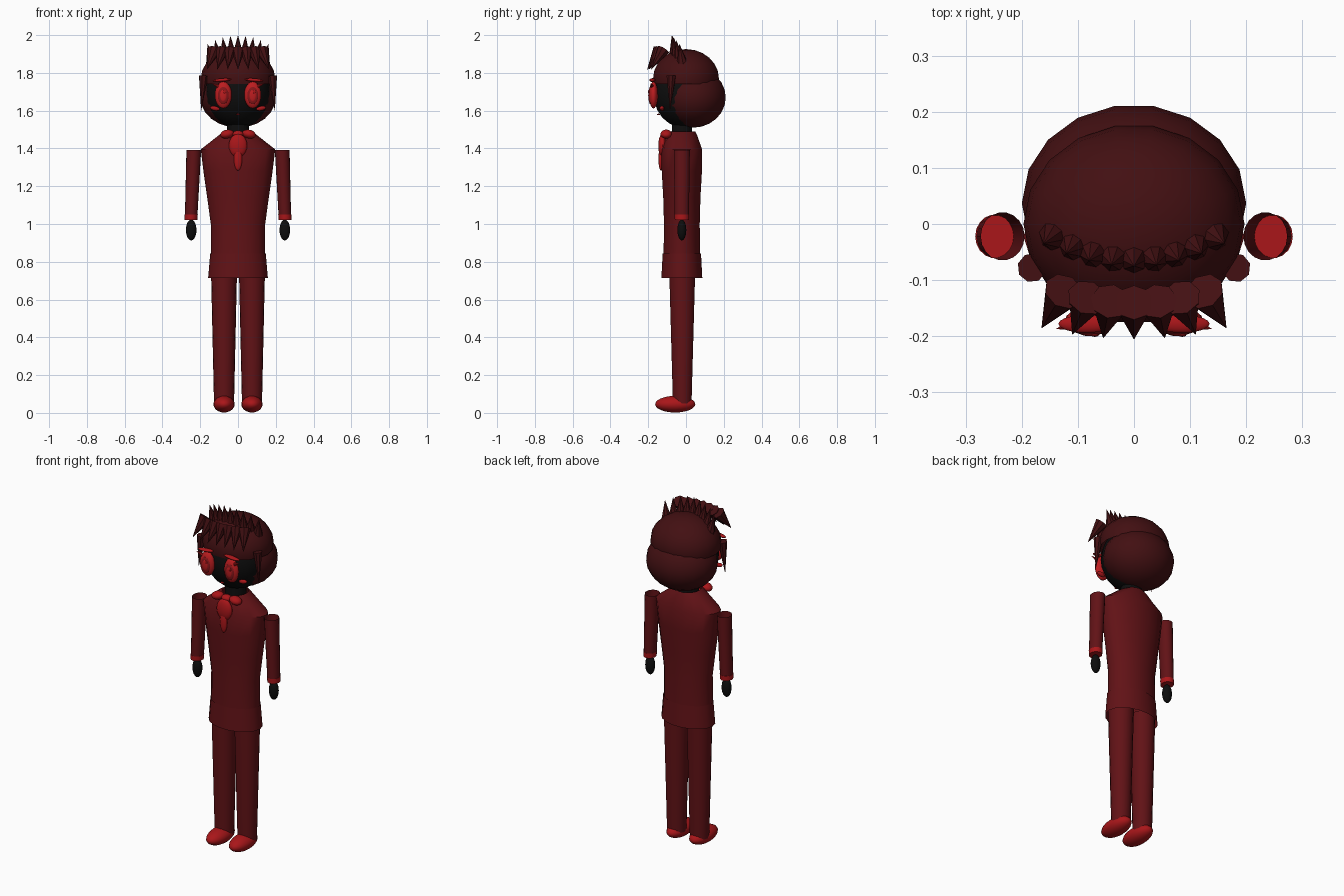
import bpy, bmesh, math
from mathutils import Vector, Matrix

cube = bpy.data.objects.get("Cube")
if cube:
    bpy.data.objects.remove(cube, do_unlink=True)

SEG = 18


def material(name, rgb):
    m = bpy.data.materials.new(name)
    m.use_nodes = True
    m.diffuse_color = (*rgb, 1)
    m.node_tree.nodes["Principled BSDF"].inputs["Base Color"].default_value = (*rgb, 1)
    return m


cloth = material("dark red cloth", (0.12, 0.006, 0.008))
hair = material("maroon hair", (0.055, 0.005, 0.006))
trim = material("bright red trim", (0.4, 0.008, 0.01))
eye_red = material("eye red", (0.5, 0.012, 0.014))
iris_red = material("iris red", (0.25, 0.008, 0.01))
skin = material("black skin", (0.004, 0.004, 0.004))


def finish(name, bm, mat):
    mesh = bpy.data.meshes.new(name)
    bm.to_mesh(mesh)
    bm.free()
    mesh.materials.append(mat)
    ob = bpy.data.objects.new(name, mesh)
    bpy.context.collection.objects.link(ob)
    bpy.ops.object.select_all(action='DESELECT')
    ob.select_set(True)
    bpy.context.view_layer.objects.active = ob
    bpy.ops.object.shade_smooth_by_angle(angle=math.radians(42))
    return ob


def ball(name, centre, radii, mat, tilt=0, cut=None):
    """Ellipsoid, optionally tilted about y or cut off below a height."""
    bm = bmesh.new()
    bmesh.ops.create_uvsphere(bm, u_segments=SEG, v_segments=12, radius=1)
    # a vertex row faces straight back
    turn = Matrix.Rotation(math.pi / 2, 4, 'Z')
    place = Matrix.Translation(centre) @ Matrix.Rotation(tilt, 4, 'Y')
    bm.transform(place @ Matrix.Diagonal((*radii, 1)) @ turn)
    if cut is not None:
        bmesh.ops.bisect_plane(bm, geom=bm.verts[:] + bm.edges[:] + bm.faces[:],
                               plane_co=(0, 0, cut), plane_no=(0, 0, -1), clear_outer=True)
    return finish(name, bm, mat)


def tube(name, rings, mat, capped=False):
    """Loft of ellipses, each given as (x, y, z, rx, ry), from top to bottom."""
    bm = bmesh.new()
    loops = []
    for x, y, z, rx, ry in rings:
        angles = [math.tau * i / SEG for i in range(SEG)]
        loops.append([bm.verts.new((x + rx * math.cos(a), y + ry * math.sin(a), z)) for a in angles])
    for up, low in zip(loops, loops[1:]):
        for i in range(SEG):
            j = (i + 1) % SEG
            bm.faces.new((low[i], low[j], up[j], up[i]))
    if capped:
        bm.faces.new(loops[0])
        bm.faces.new(loops[-1][::-1])
    return finish(name, bm, mat)


def spike(name, base, tip, radius, mat, flat=1):
    """Cone from base to tip, with its depth squashed by flat."""
    base, tip = Vector(base), Vector(tip)
    line = tip - base
    bm = bmesh.new()
    bmesh.ops.create_cone(bm, cap_ends=True, segments=8, radius1=radius, radius2=0, depth=line.length)
    spin = line.to_track_quat('Z', 'Y').to_matrix().to_4x4()
    bm.transform(spin)
    bm.transform(Matrix.Diagonal((1, flat, 1, 1)) if flat != 1 else Matrix())
    bm.transform(Matrix.Translation((base + tip) / 2))
    return finish(name, bm, mat)


# Coat and its lower band
Y = -0.022
tube("coat", [(0, Y, 1.49, .07, .072), (0, Y, 1.475, .095, .08), (0, Y, 1.395, .197, .109),
              (0, Y, 1.28, .183, .108), (0, Y, 1.14, .163, .1), (0, Y, 1.0, .144, .096),
              (0, Y, .84, .144, .098)], cloth)
tube("coat_band", [(0, Y, .845, .147, .103), (0, Y, .715, .158, .11)], cloth)

# Neck, head and hair masses
tube("neck", [(0, Y, 1.56, .055, .052), (0, Y, 1.47, .06, .055)], skin, True)
ball("head", (0, -.01, 1.69), (.175, .165, .18), skin)
ball("back_hair", (0, .037, 1.67), (.2, .176, .16), hair)
ball("hair_cap", (0, 0, 1.77), (.197, .177, .156), hair, cut=1.74)

# Crown spikes stand up, fringe spikes hang forward
for i in range(9):
    t = i / 4 - 1
    x, y = .14 * t, -.06 + .04 * t * t
    spike(f"crown_spike_{i + 1}", (x, y, 1.89 - .04 * t * t),
          (x * 1.15, y - .015, 2.0 - .045 * t * t), .03, hair)
for i in range(7):
    t = i / 3 - 1
    spike(f"fringe_spike_{i + 1}", (.125 * t, -.14 + .02 * t * t, 1.922),
          (.165 * t, -.206 + .02 * t * t, 1.817), .036, hair)

# Mouth
ball("mouth", (0, -.146, 1.58), (.012, .008, .004), trim)

# Neck bow and hanging ruffle
ball("bow_knot", (0, -.105, 1.475), (.03, .025, .02), trim)
ball("ruffle", (0, -.125, 1.415), (.049, .022, .062), trim)
ball("ruffle_tail", (0, -.133, 1.345), (.022, .013, .062), trim)

# Paired parts
for side, s in (("left", 1), ("right", -1)):
    ball(f"{side}_bow_loop", (s * .058, -.105, 1.476), (.036, .03, .023), trim, s * .2)

    # Arm
    tube(f"{side}_sleeve", [(s * .234, Y, 1.393, .039, .043), (s * .248, Y, 1.04, .033, .038)], cloth)
    tube(f"{side}_cuff", [(s * .248, Y, 1.05, .035, .039), (s * .249, Y, 1.022, .034, .038)], trim, True)
    ball(f"{side}_hand", (s * .248, Y, .968), (.028, .024, .055), skin)

    # Leg and shoe
    tube(f"{side}_leg", [(s * .074, -.02, .76, .069, .07), (s * .074, -.02, .05, .053, .05)], cloth)
    ball(f"{side}_shoe", (s * .074, -.057, .046), (.056, .108, .044), trim)

    # Lock of hair beside the face
    spike(f"{side}_side_lock", (s * .182, -.078, 1.785), (s * .195, -.085, 1.6), .026, hair)

    # Eye with iris, pupil and glint
    x = s * .078
    ball(f"{side}_eye", (x, -.172, 1.683), (.045, .024, .071), eye_red)
    ball(f"{side}_iris", (x, -.19, 1.68), (.029, .008, .046), iris_red)
    ball(f"{side}_pupil", (x, -.194, 1.68), (.019, .006, .032), eye_red)
    ball(f"{side}_glint", (x + .008, -.198, 1.7), (.007, .003, .01), trim)

    # Brow, lash and cheek
    ball(f"{side}_brow", (s * .085, -.178, 1.762), (.05, .016, .009), trim, s * .08)
    spike(f"{side}_lash", (s * .105, -.18, 1.73), (s * .14, -.187, 1.745), .01, trim)
    ball(f"{side}_cheek", (s * .122, -.128, 1.612), (.026, .012, .012), trim, s * -.2)
